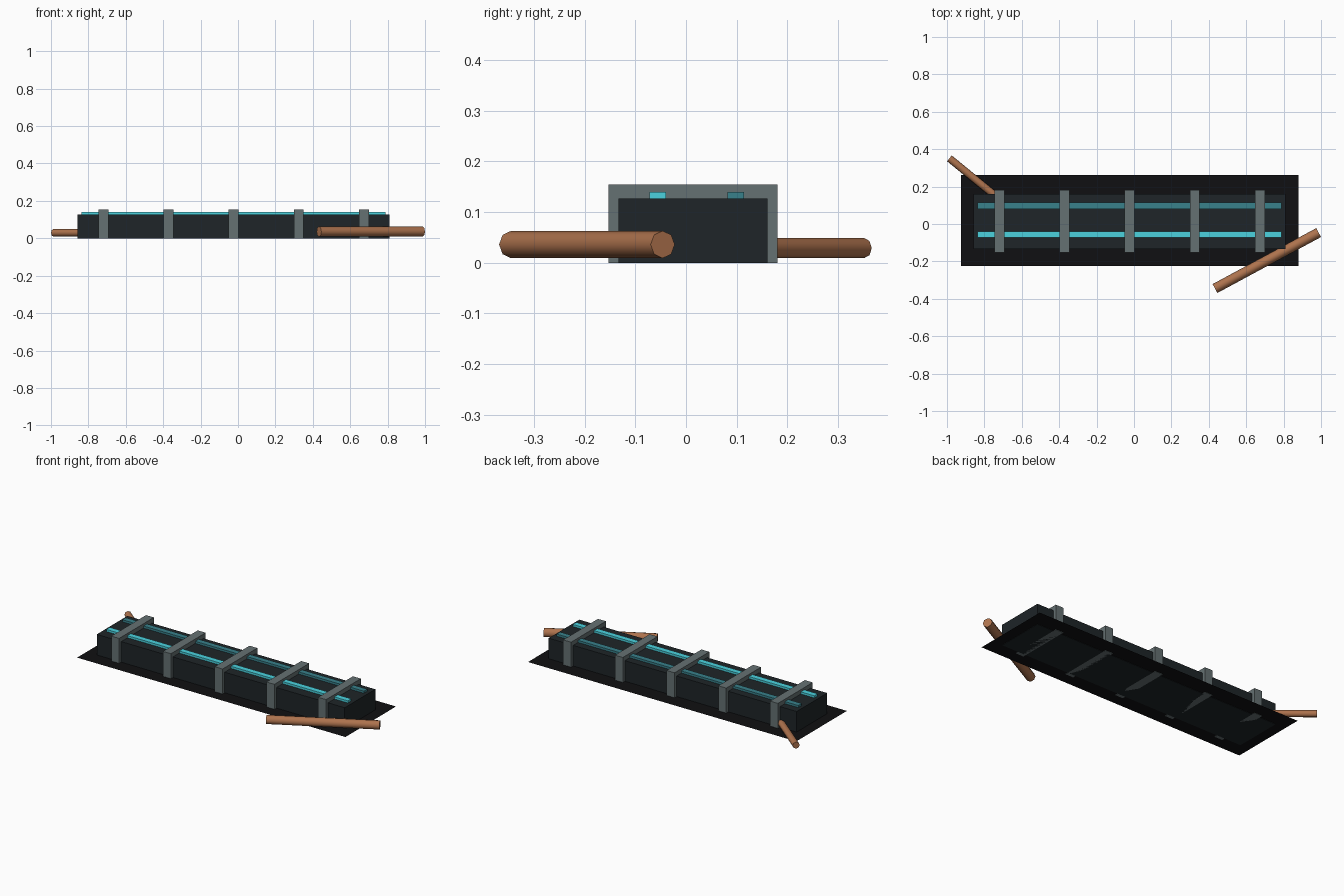
import bpy
import math
from mathutils import Vector

old = bpy.data.objects.get("Cube")
if old:
    bpy.data.objects.remove(old, do_unlink=True)

CX, CY = -0.023, 0.014  # centre of the crate


def material(name, rgb, roughness=0.7):
    mat = bpy.data.materials.new(name)
    mat.use_nodes = True
    mat.diffuse_color = (*rgb, 1)
    shader = mat.node_tree.nodes["Principled BSDF"]
    shader.inputs["Base Color"].default_value = (*rgb, 1)
    shader.inputs["Roughness"].default_value = roughness
    return mat


def finish(name, mat):
    obj = bpy.context.object
    obj.name = name
    obj.data.materials.append(mat)
    return obj


def box(name, centre_xy, size, bottom, mat):
    x, y = centre_xy
    bpy.ops.mesh.primitive_cube_add(size=1, location=(x, y, bottom + size[2] / 2))
    obj = finish(name, mat)
    obj.scale = size
    bpy.ops.object.transform_apply(location=False, rotation=False, scale=True)
    return obj


def pipe(name, start, end, radius, mat):
    # Eight-sided rod lying between two points
    start, end = Vector(start), Vector(end)
    axis = end - start
    bpy.ops.mesh.primitive_cylinder_add(
        vertices=8, radius=radius, depth=axis.length,
        location=(start + end) / 2,
        rotation=(0, math.pi / 2, math.atan2(axis.y, axis.x)))
    obj = finish(name, mat)
    bpy.ops.object.shade_smooth_by_angle(angle=math.radians(50))
    return obj


shell = material("dark_shell", (0.013, 0.018, 0.021))
black = material("ground_black", (0.005, 0.005, 0.006))
steel = material("strap_steel", (0.13, 0.165, 0.17))
bright = material("bright_cyan", (0.07, 0.65, 0.74))
dim = material("dim_cyan", (0.04, 0.22, 0.26))
copper = material("copper", (0.42, 0.17, 0.075))

# Flat base sheet
bpy.ops.mesh.primitive_plane_add(size=1, location=(CX, 0.019, 0.002))
sheet = finish("base_sheet", black)
sheet.scale = (1.805, 0.486, 1)
bpy.ops.object.transform_apply(location=False, rotation=False, scale=True)

# Long body
box("body", (CX, CY), (1.668, 0.294, 0.127), 0, shell)

# Light strips along the top
for name, y, mat in (("front_strip", -0.056, bright), ("back_strip", 0.098, dim)):
    box(name, (CX, y), (1.625, 0.033, 0.015), 0.125, mat)

# Straps around the body
for i in range(5):
    box(f"strap_{i + 1}", (CX + (i - 2) * 0.348, CY), (0.053, 0.334, 0.154), 0, steel)

# Loose pipes at opposite corners
pipe("front_pipe", (0.433, -0.345, 0.036), (0.987, -0.046, 0.036), 0.027, copper)
pipe("back_pipe", (-0.987, 0.351, 0.029), (-0.64, 0.068, 0.029), 0.02, copper)
